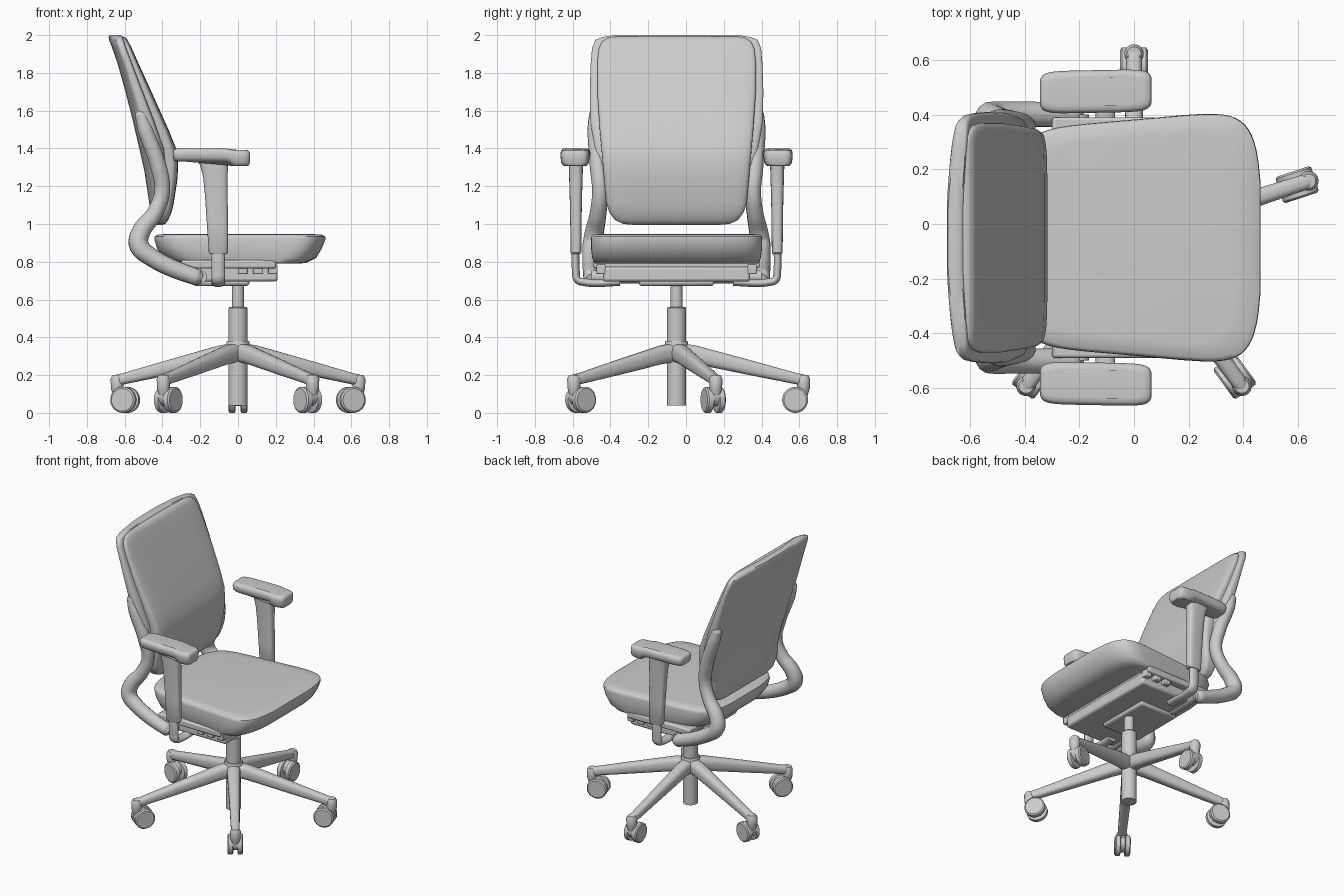
import bpy, bmesh, math
from mathutils import Matrix, Vector

CY = -0.05  # symmetry plane of the chair


def loft(name, rings, mat=Matrix(), angle=35):
    """Skin a list of closed rings and cap both ends."""
    bm = bmesh.new()
    vs = [[bm.verts.new(mat @ Vector(p)) for p in r] for r in rings]
    n = len(vs[0])
    for a, b in zip(vs, vs[1:]):
        for i in range(n):
            bm.faces.new((a[i], a[(i + 1) % n], b[(i + 1) % n], b[i]))
    bm.faces.new(vs[0])
    bm.faces.new(vs[-1])
    bmesh.ops.recalc_face_normals(bm, faces=bm.faces)
    me = bpy.data.meshes.new(name)
    bm.to_mesh(me)
    bm.free()
    me.shade_smooth()
    me.set_sharp_from_angle(angle=math.radians(angle))
    ob = bpy.data.objects.new(name, me)
    bpy.context.collection.objects.link(ob)
    return ob


def ring(f, n=32, e=1.0):
    """Superellipse ring; f maps unit (u, v) to a point."""
    pts = []
    for i in range(n):
        t = math.tau * (i + 0.5) / n
        c, s = math.cos(t), math.sin(t)
        pts.append(f(math.copysign(abs(c) ** e, c), math.copysign(abs(s) ** e, s)))
    return pts


def turned(name, prof, x=0.0, y=CY, n=32):
    """Vertical turned part from (z, radius) pairs."""
    return loft(name, [ring(lambda u, v: (x + r * u, y + r * v, z), n) for z, r in prof])


def block(name, x0, x1, hw, z0, z1, bev=0.01):
    """Box centred on the chair plane, with bevelled edges."""
    rect = lambda z: [(x0, CY - hw, z), (x1, CY - hw, z), (x1, CY + hw, z), (x0, CY + hw, z)]
    ob = loft(name, [rect(z0), rect(z1)])
    m = ob.modifiers.new("bevel", "BEVEL")
    m.width, m.segments = bev, 2
    return ob


def tube(name, pts, radius, radii=None):
    cu = bpy.data.curves.new(name, "CURVE")
    cu.dimensions = "3D"
    cu.bevel_depth, cu.bevel_resolution, cu.resolution_u = radius, 5, 8
    cu.use_fill_caps = True
    sp = cu.splines.new("BEZIER")
    sp.bezier_points.add(len(pts) - 1)
    for i, (bp, p) in enumerate(zip(sp.bezier_points, pts)):
        bp.co = p
        bp.handle_left_type = bp.handle_right_type = "AUTO"
        bp.radius = radii[i] if radii else 1
    ob = bpy.data.objects.new(name, cu)
    bpy.context.collection.objects.link(ob)
    return ob


# Gas column and hub
turned("column_lower", [(0.04, 0.05), (0.555, 0.05), (0.56, 0.046)])
turned("column_upper", [(0.5, 0.032), (0.72, 0.032)])
turned("base_hub", [(0.27, 0.052), (0.29, 0.06), (0.37, 0.062), (0.38, 0.058)])

# Five legs with twin-wheel casters
for k in range(5):
    M = Matrix.Translation((0, CY, 0)) @ Matrix.Rotation(math.radians(90 + 72 * k), 4, "Z")
    leg = [(0.03, 0.318, 0.05, 0.045), (0.1, 0.308, 0.05, 0.043), (0.4, 0.237, 0.04, 0.034),
           (0.64, 0.18, 0.03, 0.029), (0.675, 0.173, 0.03, 0.029), (0.695, 0.17, 0.022, 0.02)]
    loft(f"leg_{k}", [ring(lambda u, v: (r, hw * u, z + hz * v), 20, 0.75)
                      for r, z, hz, hw in leg], M)
    loft(f"caster_stem_{k}", [ring(lambda u, v: (0.672 + r * u, r * v, z), 20) for z, r in
                              [(0.09, 0.022), (0.13, 0.034), (0.18, 0.036), (0.2, 0.026)]], M)
    loft(f"caster_hood_{k}", [ring(lambda u, v: (0.64 + 0.055 * u, y, 0.085 + 0.05 * v), 20)
                              for y in (-0.018, 0.018)], M)
    for s in (-1, 1):
        loft(f"caster_wheel_{k}_{'l' if s < 0 else 'r'}",
             [ring(lambda u, v: (0.628 + r * u, s * y, 0.069 + r * v), 28) for y, r in
              [(0.014, 0.062), (0.018, 0.069), (0.044, 0.069), (0.051, 0.06)]], M)

# Seat cushion: wider to the front, undercut front edge
seat = [(0.79, -0.29, 0.33, 0.93), (0.795, -0.35, 0.37, 0.965), (0.82, -0.40, 0.42, 0.985),
        (0.87, -0.435, 0.45, 1.0), (0.92, -0.45, 0.47, 1.0), (0.935, -0.447, 0.468, 0.995),
        (0.944, -0.43, 0.45, 0.97), (0.948, -0.37, 0.37, 0.85)]
loft("seat", [ring(lambda u, v: ((a + b) / 2 + (b - a) / 2 * u - 0.035 * v * v * u,
                                 CY + sy * v * (0.433 + 0.037 * u), z), 56, 0.3)
              for z, a, b, sy in seat], angle=50)

# Under-seat mechanism
block("seat_pan", -0.30, 0.20, 0.44, 0.765, 0.81)
block("mechanism_box", -0.20, 0.21, 0.39, 0.695, 0.775, 0.015)
block("mechanism_housing", -0.24, 0.06, 0.2, 0.672, 0.72, 0.015)
for s in (-1, 1):
    for i in range(3):
        ob = block(f"mechanism_tab_{i}_{s}", 0.0 + 0.08 * i, 0.05 + 0.08 * i, 0.025, 0.735, 0.785, 0.006)
        ob.location.y = s * 0.4


def back_panel(name, rows, e, bow):
    """Backrest layer from rows of (z, front x, back x, half width)."""
    loft(name, [ring(lambda u, v: ((f + b) / 2 + (f - b) / 2 * u + bow * v * v,
                                   CY + hw * v, z), 48, e)
                for z, f, b, hw in rows], angle=50)


# Backrest cushion (front) and shell (behind)
back_panel("back_cushion", [
    (0.995, -0.405, -0.43, 0.22), (1.0, -0.385, -0.44, 0.28), (1.02, -0.37, -0.45, 0.325),
    (1.06, -0.352, -0.455, 0.355), (1.11, -0.34, -0.46, 0.372), (1.24, -0.32, -0.45, 0.384),
    (1.32, -0.317, -0.45, 0.391), (1.40, -0.328, -0.46, 0.398), (1.5, -0.368, -0.49, 0.407),
    (1.7, -0.458, -0.56, 0.42), (1.86, -0.531, -0.61, 0.42), (1.93, -0.562, -0.63, 0.412),
    (1.965, -0.58, -0.64, 0.395), (1.985, -0.592, -0.645, 0.365), (1.993, -0.61, -0.645, 0.32)],
    0.32, 0.0)
back_panel("back_shell", [
    (1.02, -0.41, -0.45, 0.26), (1.06, -0.40, -0.465, 0.34), (1.13, -0.39, -0.475, 0.375),
    (1.28, -0.385, -0.498, 0.40), (1.4, -0.40, -0.525, 0.435), (1.55, -0.455, -0.56, 0.457),
    (1.7, -0.515, -0.598, 0.46), (1.85, -0.575, -0.64, 0.455), (1.93, -0.605, -0.668, 0.448),
    (1.975, -0.62, -0.685, 0.43), (1.99, -0.625, -0.687, 0.39), (2.0, -0.635, -0.683, 0.33)],
    0.45, 0.025)

# Back frame cross bar
tube("back_frame_crossbar", [(-0.2, CY - 0.45, 0.72), (-0.2, CY + 0.45, 0.72)], 0.036)

for s, side in ((-1, "right"), (1, "left")):
    # S-shaped back frame tube
    path = [(-0.522, 0.43, 1.605), (-0.515, 0.43, 1.585), (-0.49, 0.43, 1.5), (-0.42, 0.415, 1.3),
            (-0.402, 0.405, 1.17), (-0.44, 0.415, 1.06), (-0.515, 0.435, 0.955),
            (-0.525, 0.445, 0.89), (-0.46, 0.45, 0.825), (-0.215, 0.45, 0.717), (-0.19, 0.45, 0.71)]
    tube(f"back_frame_{side}", [(x, CY + s * y, z) for x, y, z in path], 0.044,
         [0.4, 0.75, 0.95, 1, 0.95, 1, 1.15, 1.2, 1.1, 1.0, 0.6])

    # Armrest support bending out from under the seat
    yy = CY + s * 0.533
    ob = tube(f"arm_support_{side}", [(0, CY + s * 0.3, 0.692), (0, CY + s * 0.49, 0.692),
                                      (0, CY + s * 0.524, 0.705), (0, yy, 0.75), (0, yy, 0.9)], 0.021)
    ob.location.x, ob.scale.x = -0.105, 1.7

    # Flared armrest post
    post = [(0.83, -0.06, -0.05, 0.02), (0.85, -0.155, -0.052, 0.029), (1.0, -0.165, -0.052, 0.03),
            (1.15, -0.175, -0.055, 0.033), (1.25, -0.185, -0.055, 0.036), (1.31, -0.2, -0.052, 0.038),
            (1.345, -0.225, -0.045, 0.038)]
    post[0] = (0.842, -0.15, -0.058, 0.025)
    loft(f"arm_post_{side}", [ring(lambda u, v: ((a + b) / 2 + (b - a) / 2 * u, yy + hy * v, z), 24, 0.6)
                              for z, a, b, hy in post])

    # Armrest pad, drooping at the front
    pad = [(1.332, 0.9, 0.65), (1.335, 0.96, 0.8), (1.35, 0.99, 0.96), (1.375, 1, 1),
           (1.39, 0.985, 0.95), (1.398, 0.95, 0.85), (1.4, 0.85, 0.65)]
    cx = -0.14
    loft(f"arm_pad_{side}", [ring(lambda u, v: (cx + 0.205 * sx * u,
                                                CY + s * 0.535 + 0.078 * sy * v + s * 0.004 * u,
                                                z - (0.018 if u > 0.6 and z < 1.36 else 0)
                                                - (0.008 if u > 0.6 else 0)), 40, 0.33)
                             for z, sx, sy in pad], angle=50)
